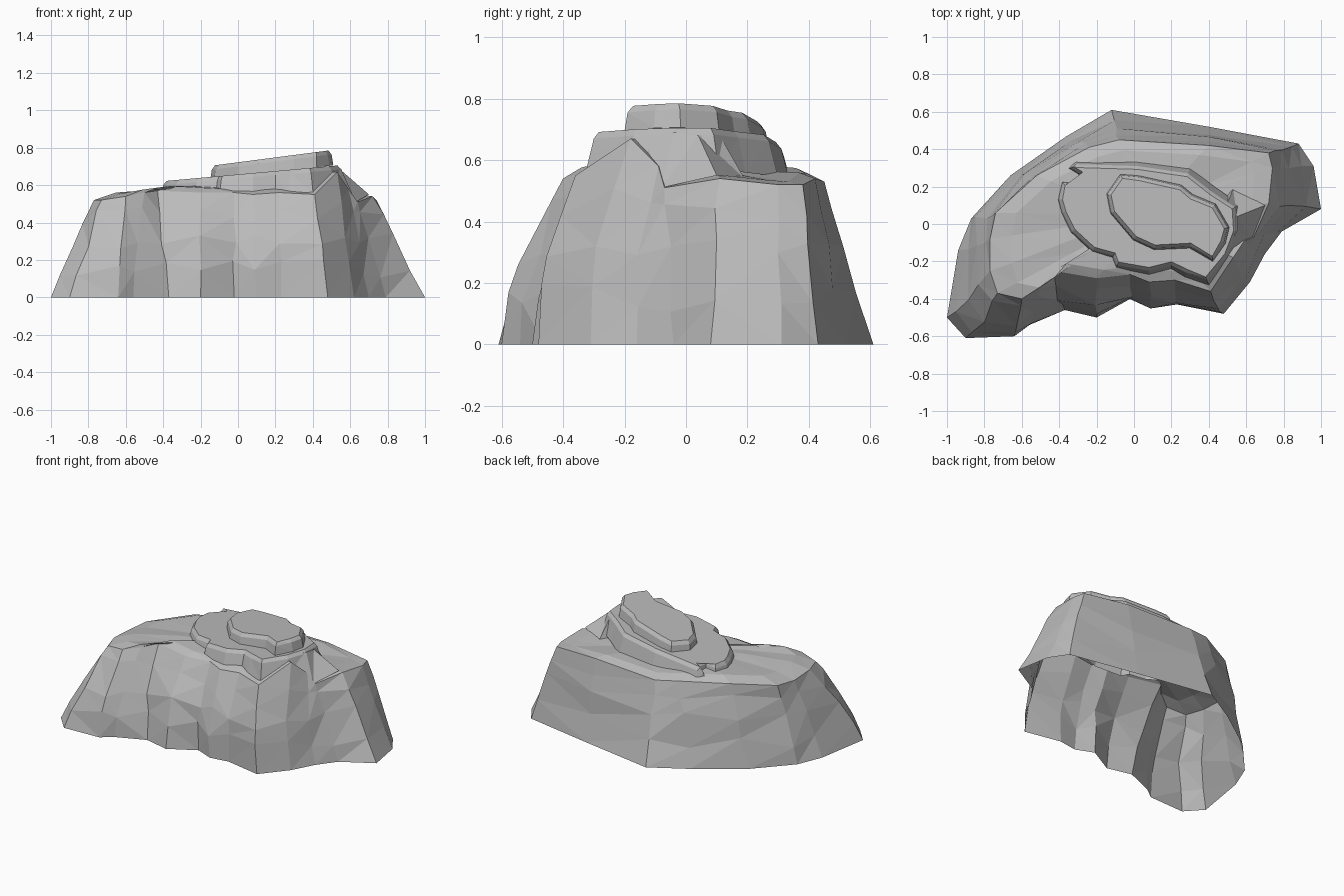
import bpy
import bmesh
import random
from mathutils import Vector

random.seed(4)
cube = bpy.data.objects.get("Cube")
if cube:
    bpy.data.objects.remove(cube, do_unlink=True)

stone = bpy.data.materials.new("grey stone")
stone.use_nodes = True
colour = (0.5, 0.5, 0.5, 1)
stone.diffuse_color = colour
stone.node_tree.nodes["Principled BSDF"].inputs["Base Color"].default_value = colour


def finish(bm, name):
    """Turn a bmesh into a flat shaded stone object."""
    bmesh.ops.triangulate(bm, faces=bm.faces[:])
    mesh = bpy.data.meshes.new(name)
    bm.to_mesh(mesh)
    bm.free()
    mesh.materials.append(stone)
    obj = bpy.data.objects.new(name, mesh)
    bpy.context.collection.objects.link(obj)


def loft(bm, rings):
    """Bridge closed rings from the lowest to the highest, returning vertices."""
    rows = [[bm.verts.new(point) for point in ring] for ring in rings]
    for low, high in zip(rows, rows[1:]):
        for i in range(len(low)):
            j = (i + 1) % len(low)
            bm.faces.new((low[i], low[j], high[j], high[i]))
    return rows


def offset(outline, distance):
    """Move every point of a counter-clockwise outline outward."""
    moved = []
    count = len(outline)
    for i, point in enumerate(outline):
        along = outline[(i + 1) % count] - outline[i - 1]
        moved.append(point + Vector((along.y, -along.x)).normalized() * distance)
    return moved


def jitter(amount):
    return Vector([random.uniform(-amount, amount) for axis in "xyz"])


# Cliff columns in hundredths: foot x, y and rim x, y, z
columns = [
    (-100, -50, -77, -25, 52), (-90, -61, -73, -37, 52),
    (-64, -60, -60, -40, 54), (-56, -54, -50, -34, 56),
    (-37, -46, -43, -25, 57), (-20, -50, -20, -29, 56),
    (-2, -40, -2, -27, 56), (10, -45, 8, -31, 55),
    (23, -43, 22, -30, 56), (48, -48, 41, -36, 55),
    (62, -31, 53, -18, 67), (70, -16, 59, -9, 58),
    (79, -4, 64, -7, 51), (100, 8, 72, 11, 54),
    (96, 31, 74, 30, 52), (88, 43, 72, 38, 52),
    (40, 52, 40, 42, 54), (-12, 61, -8, 45, 53),
    (-36, 47, -24, 41, 55), (-66, 26, -52, 26, 55),
    (-87, 3, -74, 6, 52), (-94, -14, -77, -8, 51),
]
feet = [Vector((c[0], c[1], 0)) / 100 for c in columns]
rims = [Vector(c[2:]) / 100 for c in columns]
centre = Vector((0.05, 0.05, 0.57))

# Cliff wall: uneven rings between foot and rim, swelling at the front only
rings = [feet]
for level in (0.28, 0.56, 0.82):
    ring = []
    for foot, rim in zip(feet, rims):
        t = level + random.uniform(-0.08, 0.08)
        outward = (foot - rim).xy.normalized()
        point = foot.lerp(rim, t) + jitter(0.01)
        point.y -= 0.2 * t * (1 - t) * max(0, -outward.y)
        ring.append(point)
    rings.append(ring)
rings.append(rims)

# Plateau: rounded shoulder, a little higher towards the model's right
for t in (0.14, 0.5):
    rings.append([rim.lerp(centre, t) + Vector((0, 0, 0.018 - 0.018 * rim.x))
                  + jitter(0.004) for rim in rims])
bm = bmesh.new()
last = loft(bm, rings)[-1]
middle = bm.verts.new(centre)
for i in range(len(last)):
    bm.faces.new((last[i - 1], last[i], middle))
finish(bm, "cliff_base")


def terrace(name, points, bottom, level, slope, flare):
    """Raised slab with flared sides, a chamfered edge and a sloping top."""
    outline = [Vector(p) / 100 for p in points]

    def ring(distance, drop):
        return [Vector((p.x, p.y, level + slope * p.x - drop))
                for p in offset(outline, distance)]

    foot = [Vector((p.x, p.y, bottom + slope * p.x)) for p in offset(outline, flare)]
    bm = bmesh.new()
    rows = loft(bm, [foot, ring(0, 0.022), ring(-0.018, 0)])
    bm.faces.new(rows[-1])
    finish(bm, name)


# Middle terrace
terrace("middle_terrace", [
    (-40, 13), (-38, 6), (-33, -4), (-22, -14), (-11, -17), (-9, -22),
    (8, -25), (20, -22), (28, -26), (39, -30), (50, -17), (55, -4),
    (54, 9), (42, 17), (29, 27), (2, 31), (-31, 32), (-34, 30),
    (-29, 27), (-30, 21), (-38, 22),
], 0.52, 0.657, 0.09, 0.03)

# Top terrace
terrace("top_terrace", [
    (-14, 16), (-12, 6), (0, -8), (11, -13), (30, -12), (42, -19),
    (48, -10), (50, -2), (43, 10), (31, 15), (25, 20), (3, 25), (-7, 26),
], 0.64, 0.722, 0.13, 0.01)

# Sloping spur joining the terraces to the lower shoulder
foot = [(50, -20, 50), (63, -8, 51), (70, 10, 55), (53, 19, 54), (40, 5, 54)]
crown = [(49, -14, 69), (55, -4, 69), (55, 4, 68), (50, 11, 68), (42, 4, 68)]
bm = bmesh.new()
rows = loft(bm, [[Vector(p) / 100 for p in ring] for ring in (foot, crown)])
bm.faces.new(rows[-1])
finish(bm, "shoulder_spur")
